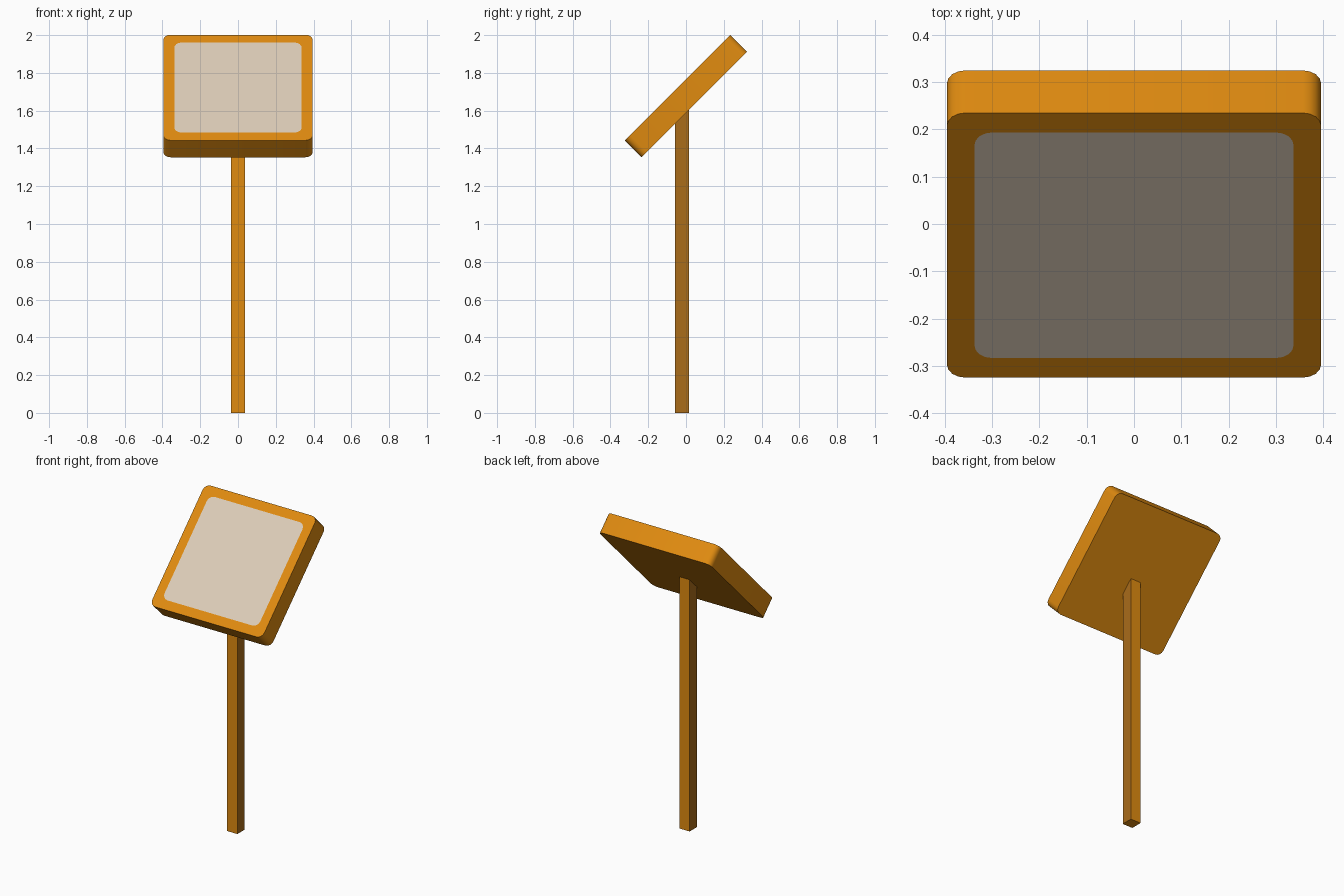
import bpy, bmesh, math
from mathutils import Matrix

if "Cube" in bpy.data.objects:
    bpy.data.objects.remove(bpy.data.objects["Cube"])


def material(name, rgb):
    m = bpy.data.materials.new(name)
    m.diffuse_color = (*rgb, 1.0)
    m.use_nodes = True
    m.node_tree.nodes["Principled BSDF"].inputs["Base Color"].default_value = m.diffuse_color
    return m


orange = material("orange", (0.745, 0.258, 0.0052))
dark_orange = material("dark orange", (0.40, 0.150, 0.010))
cream = material("cream", (0.723, 0.610, 0.479))


def rounded_square(half, radius, segments=4):
    """Counter-clockwise outline of a square with rounded corners."""
    pts = []
    for k, (sx, sy) in enumerate([(1, 1), (-1, 1), (-1, -1), (1, -1)]):
        for i in range(segments + 1):
            a = math.pi / 2 * (k + i / segments)
            pts.append((sx * (half - radius) + radius * math.cos(a),
                        sy * (half - radius) + radius * math.sin(a)))
    return pts


def make_object(name, bm, mats):
    bmesh.ops.recalc_face_normals(bm, faces=bm.faces)
    me = bpy.data.meshes.new(name)
    bm.to_mesh(me)
    bm.free()
    for m in mats:
        me.materials.append(m)
    ob = bpy.data.objects.new(name, me)
    bpy.context.collection.objects.link(ob)
    return ob


# Sign board: rounded slab with a flush cream panel, tilted 45 degrees back
HALF, THICK, BORDER = 0.395, 0.127, 0.058
outer = rounded_square(HALF, 0.038)
inner = rounded_square(HALF - BORDER, 0.038)
bm = bmesh.new()
loops = [[bm.verts.new((x, y, z)) for x, y in pts]
         for pts, z in ((outer, -THICK / 2), (outer, THICK / 2), (inner, THICK / 2))]
n = len(outer)
bm.faces.new(loops[0][::-1])
for a, b in zip(loops, loops[1:]):
    for i in range(n):
        j = (i + 1) % n
        bm.faces.new((a[i], a[j], b[j], b[i]))
bm.faces.new(loops[2]).material_index = 1
bm.transform(Matrix.Translation((0, 0, 1.6775)) @ Matrix.Rotation(math.radians(45), 4, 'X'))
board = make_object("sign_board", bm, [orange, cream])
bpy.context.view_layer.objects.active = board
board.select_set(True)
bpy.ops.object.shade_smooth_by_angle(angle=math.radians(30))

# Post: square bar running up into the back of the board, darker on its sides
bm = bmesh.new()
bmesh.ops.create_cube(bm, size=1.0)
bm.transform(Matrix.Translation((0, -0.0215, 0.805)) @ Matrix.Diagonal((0.072, 0.073, 1.61, 1)))
bm.normal_update()
for f in bm.faces:
    f.material_index = 1 if abs(f.normal.x) > 0.5 else 0
make_object("post", bm, [orange, dark_orange])
